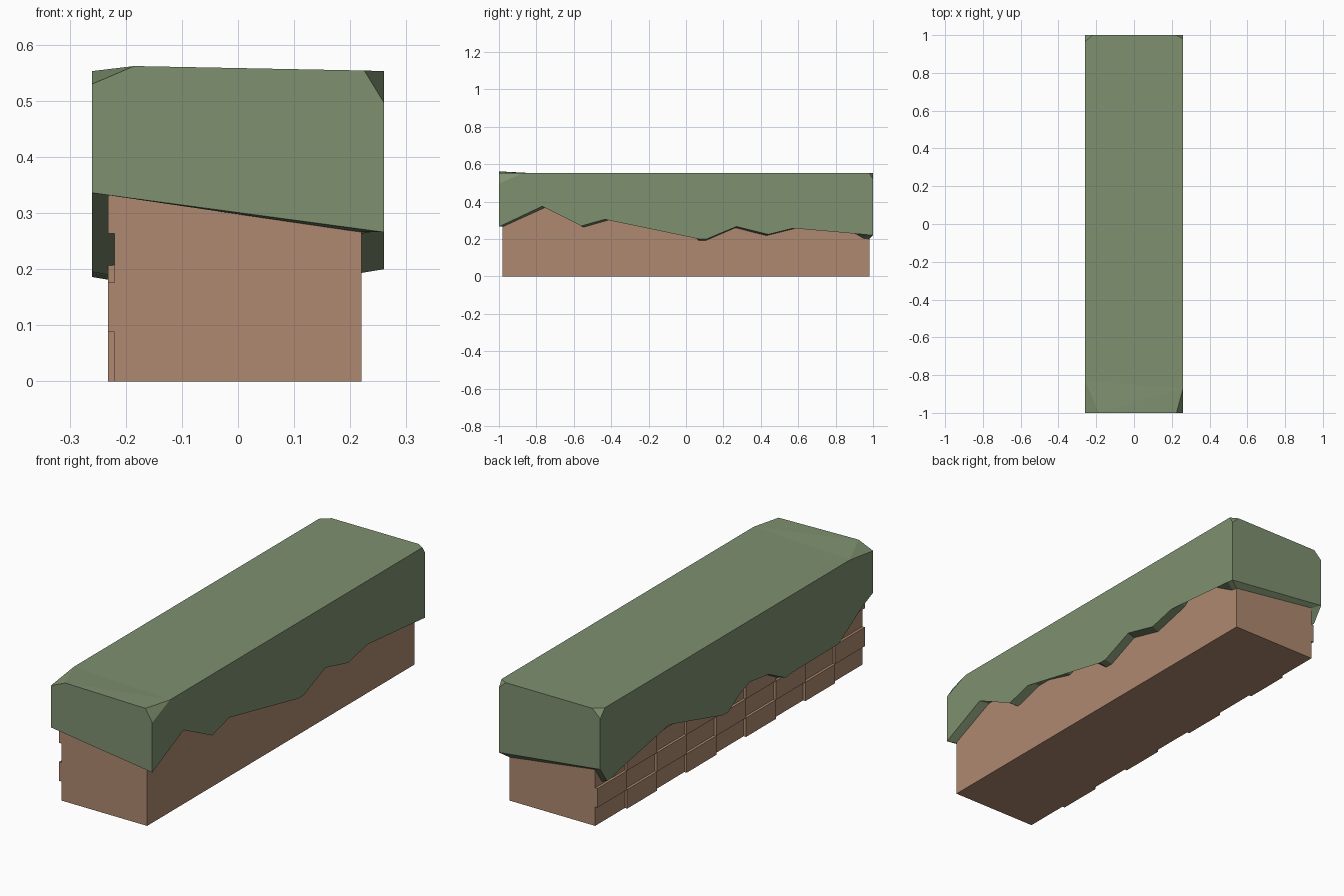
import bpy, bmesh

if "Cube" in bpy.data.objects:
    bpy.data.objects.remove(bpy.data.objects["Cube"])


def material(name, rgb):
    m = bpy.data.materials.new(name)
    m.diffuse_color = (*rgb, 1)
    m.use_nodes = True
    m.node_tree.nodes["Principled BSDF"].inputs["Base Color"].default_value = m.diffuse_color
    return m


def finish(name, bm, mat):
    bmesh.ops.recalc_face_normals(bm, faces=bm.faces)
    me = bpy.data.meshes.new(name)
    bm.to_mesh(me)
    bm.free()
    ob = bpy.data.objects.new(name, me)
    me.materials.append(mat)
    bpy.context.collection.objects.link(ob)
    return ob


def add_box(bm, lo, hi):
    vs = bmesh.ops.create_cube(bm, size=1)["verts"]
    for v in vs:
        for i in range(3):
            v.co[i] = lo[i] if v.co[i] < 0 else hi[i]


grass = material("grass", (0.21, 0.28, 0.16))
dirt = material("dirt", (0.42, 0.25, 0.16))

# Earth core
bm = bmesh.new()
add_box(bm, (-0.22, -0.98, 0), (0.22, 0.98, 0.45))
finish("earth_block", bm, dirt)

# Checkerboard of raised bricks on the left side
bm = bmesh.new()
cols, row_h = 9, 0.088
col_w = 1.96 / cols
for c in range(cols):
    for r in range(4):
        if (c + r) % 2:
            y = -0.98 + c * col_w
            add_box(bm, (-0.232, y, r * row_h), (-0.21, y + col_w, (r + 1) * row_h))
finish("side_bricks", bm, dirt)

# Grass cap: ragged lower edge as (y, z) on each long side, front to back
right = [(-1, .266), (-.77, .375), (-.71, .375), (-.56, .27), (-.41, .312), (-.34, .312),
         (-.19, .272), (-.08, .315), (.07, .2), (.11, .2), (.27, .267), (.44, .225),
         (.63, .272), (.74, .355), (.86, .272), (.97, .223), (1, .22)]
left = [(-1, .336), (-.924, .303), (-.747, .195), (-.69, .2), (-.564, .265), (-.41, .192),
        (-.36, .186), (-.233, .25), (-.138, .282), (-.07, .27), (.06, .187), (.104, .189),
        (.266, .265), (.39, .267), (.537, .321), (.596, .32), (.816, .265), (.91, .209),
        (.95, .207), (1, .28)]

bm = bmesh.new()
W = 0.26
R = [bm.verts.new((W, y, z)) for y, z in right]
L = [bm.verts.new((-W, y, z)) for y, z in left]

# Clipped top corners: point on end edge, point on long edge, point down the corner
def corner(sx, sy, end_x, end_z, side_y, side_z, drop_z):
    return [bm.verts.new(p) for p in ((sx * end_x, sy, end_z),
                                      (sx * W, sy * side_y, side_z),
                                      (sx * W, sy, drop_z))]

fr = corner(1, -1, .225, .554, .87, .553, .497)
br = corner(1, 1, .225, .553, .98, .553, .52)
bl = corner(-1, 1, .22, .553, .965, .553, .515)
fl = corner(-1, -1, .185, .562, .83, .553, .53)
for c in (fr, br, bl, fl):
    bm.faces.new(c)
bm.faces.new([fl[0], fr[0], fr[1], br[1], br[0], bl[0], bl[1], fl[1]])
bm.faces.new(R + [br[2], br[1], fr[1], fr[2]])
bm.faces.new(L + [bl[2], bl[1], fl[1], fl[2]])
bm.faces.new([L[0], R[0], fr[2], fr[0], fl[0], fl[2]])
bm.faces.new([L[-1], R[-1], br[2], br[0], bl[0], bl[2]])

# Underside lip running back to the earth block
ring = R + L[::-1]
inner = []
for v in ring:
    drop = 0 if v.co.y < -.99 else .02 if v.co.y > .94 else .007
    inner.append(bm.verts.new((v.co.x * .84, v.co.y * .979, v.co.z - drop)))
n = len(ring)
for i in range(n):
    j = (i + 1) % n
    bm.faces.new([ring[i], ring[j], inner[j], inner[i]])
bmesh.ops.triangulate(bm, faces=[f for f in bm.faces if len(f.verts) > 4])
finish("grass_cap", bm, grass)
